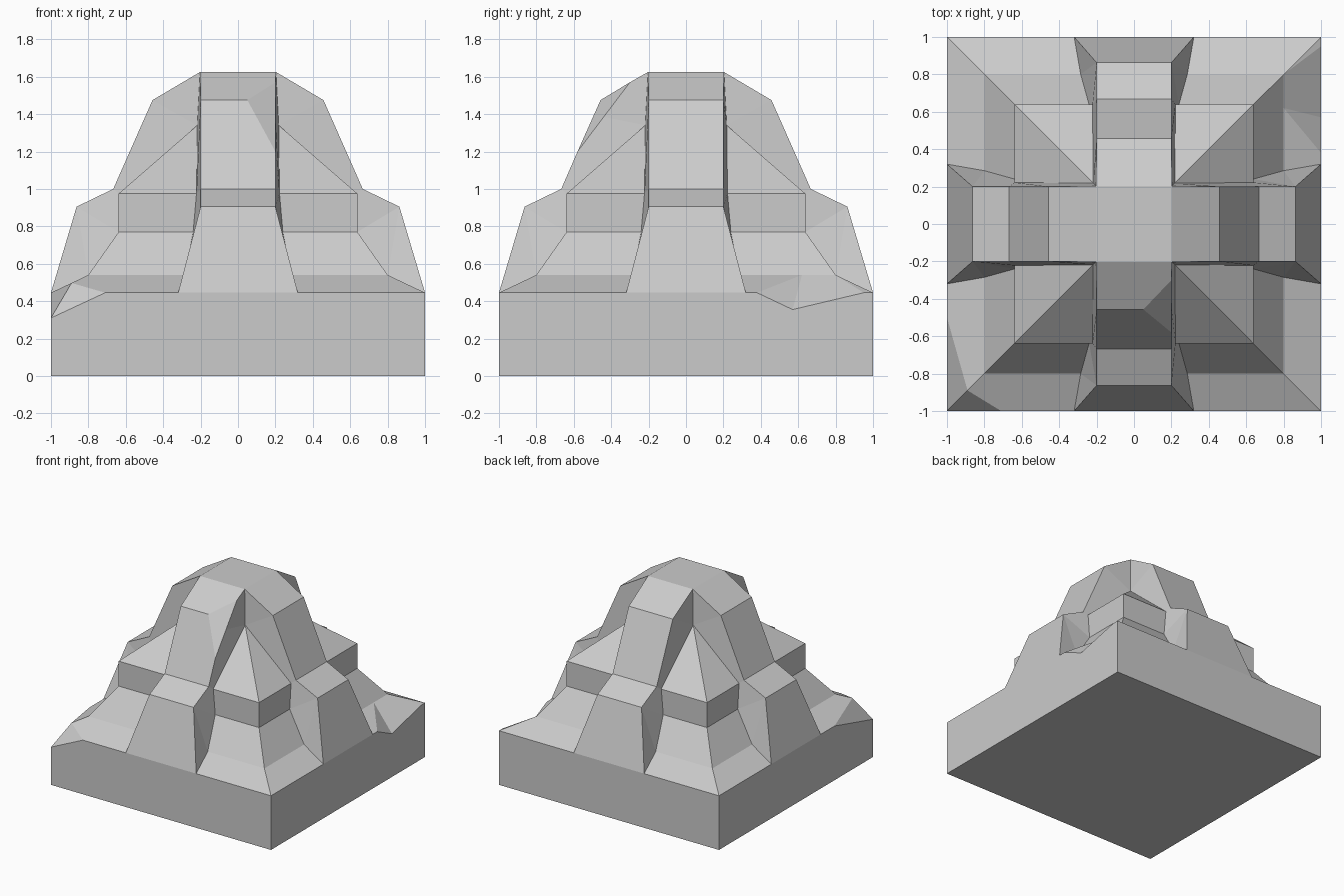
import bpy, bmesh
from mathutils import Vector, Matrix
from math import pi

if "Cube" in bpy.data.objects:
    bpy.data.objects.remove(bpy.data.objects["Cube"])

# Ridge crest profile (distance from centre, half width, height), outside to inside
CREST = [(1, .32, .445), (.863, .2, .905), (.667, .2, 1.0), (.457, .2, 1.475), (.203, .203, 1.625)]
# Foot of the ridge where it meets the stepped tiers, and tier corners on the diagonal
FOOT = [(1, .32, .445), (.8, .285, .54), (.638, .24, .77), (.638, .222, .975), (.218, .218, 1.34)]
TIER = [(1, 1, .445), (.8, .8, .54), (.638, .638, .77), (.638, .638, .975), (.218, .218, 1.34)]

bm = bmesh.new()


def face(points, turn):
    unique = []
    for p in points:
        if p not in unique:
            unique.append(p)
    bm.faces.new([bm.verts.new(turn @ Vector(p)) for p in unique])


def flip(p):
    return (p[0], -p[1], p[2])


# Four identical quarters: ridge, stepped tiers, base wall
for k in range(4):
    turn = Matrix.Rotation(k * pi / 2, 3, 'Z')
    for a, b in zip(CREST, CREST[1:]):
        face([flip(a), a, b, flip(b)], turn)
    c, f = CREST, FOOT
    sides = [(c[1], f[0], f[1]), (c[1], f[1], f[2]), (c[1], f[2], f[3], c[2]),
             (c[2], f[3], f[4], c[3]), (c[3], f[4], c[4])]
    for i in range(4):
        sides.append((FOOT[i], TIER[i], TIER[i + 1], FOOT[i + 1]))
    for s in sides:
        face(s, turn)
        face([flip(p) for p in s][::-1], turn)
    face([(1, -1, 0), (1, 1, 0), TIER[0], FOOT[0], flip(FOOT[0]), flip(TIER[0])], turn)

# Summit cap and underside
for h, z in ((.203, 1.625), (1, 0)):
    face([(-h, -h, z), (h, -h, z), (h, h, z), (-h, h, z)], Matrix.Identity(3))
bmesh.ops.remove_doubles(bm, verts=bm.verts[:], dist=.002)


def at(*p):
    return min(bm.verts, key=lambda v: (v.co - Vector(p)).length)


def insert(a, b, p):
    edge = next(e for e in a.link_edges if e.other_vert(a) == b)
    new = bmesh.utils.edge_split(edge, a, .5)[1]
    new.co = p
    return new


def join(a, b):
    bmesh.ops.connect_verts(bm, verts=[a, b])


# Broken front left corner
corner = at(-1, -1, .445)
c1 = insert(corner, at(-.32, -1, .445), (-.71, -1, .445))
c2 = insert(corner, at(-1, -.32, .445), (-1, -.5, .445))
c3 = insert(corner, at(-.8, -.8, .54), (-.89, -.89, .497))
join(c1, c3)
join(c2, c3)
corner.co.z = .31

# Notch in the right hand ledge
end = at(1, 1, .445)
n1 = insert(at(1, .32, .445), end, (1, .38, .445))
n2 = insert(n1, end, (1, .57, .445))
n3 = insert(n2, end, (1, .95, .445))
step = at(.8, .8, .54)
n4 = insert(at(.8, .285, .54), step, (.8, .62, .54))
join(n1, n4)
join(n3, step)
join(n2, n4)
n2.co.z = .355

# Chipped shoulder of the front ridge
tip = at(.2, -.457, 1.475)
s1 = insert(tip, at(.203, -.203, 1.625), (.2, -.3, 1.57))
s2 = insert(tip, at(-.2, -.457, 1.475), (.05, -.457, 1.475))
s3 = insert(tip, at(.2, -.667, 1.0), (.2, -.58, 1.2))
join(s1, s2)
join(s2, s3)
tip.co = (s1.co + s3.co) / 2

bmesh.ops.recalc_face_normals(bm, faces=bm.faces[:])
mesh = bpy.data.meshes.new("stepped_mound")
bm.to_mesh(mesh)
bm.free()
bpy.context.collection.objects.link(bpy.data.objects.new("stepped_mound", mesh))
